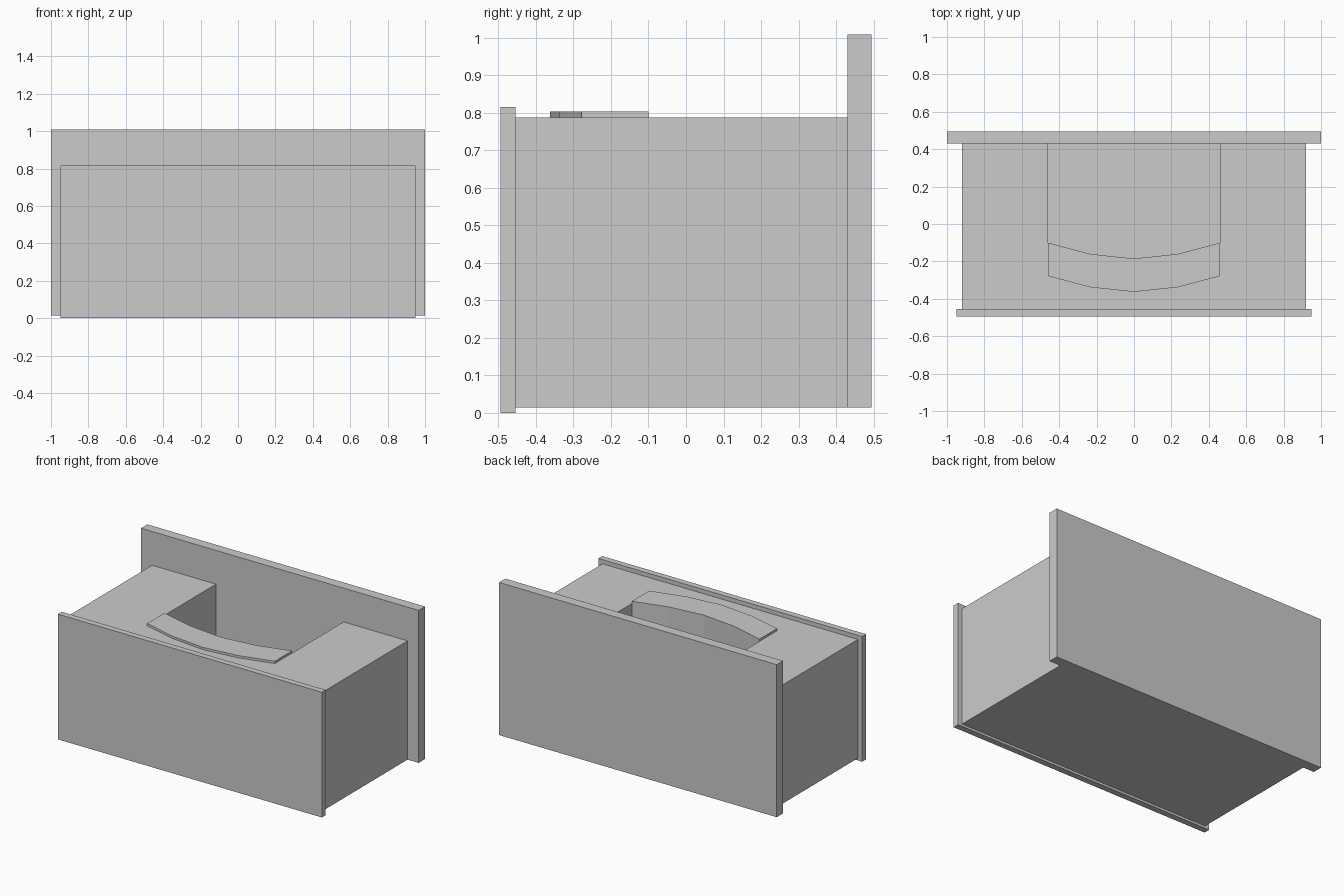
import bpy
import bmesh

if "Cube" in bpy.data.objects:
    bpy.data.objects.remove(bpy.data.objects["Cube"])


def prism(name, outline, z0, z1):
    """Extrude a flat xy outline from z0 up to z1."""
    bm = bmesh.new()
    base = bm.faces.new([bm.verts.new((x, y, z0)) for x, y in outline])
    top = bmesh.ops.extrude_face_region(bm, geom=[base], use_keep_orig=True)
    verts = [v for v in top["geom"] if isinstance(v, bmesh.types.BMVert)]
    bmesh.ops.translate(bm, verts=verts, vec=(0, 0, z1 - z0))
    bmesh.ops.recalc_face_normals(bm, faces=bm.faces)
    mesh = bpy.data.meshes.new(name)
    bm.to_mesh(mesh)
    bm.free()
    obj = bpy.data.objects.new(name, mesh)
    bpy.context.collection.objects.link(obj)
    return obj


def box(name, half_w, y0, y1, z0, z1):
    return prism(name, [(-half_w, y0), (half_w, y0), (half_w, y1), (-half_w, y1)], z0, z1)


# Shared bowed edge, left to right
bow = [(-0.46, -0.10), (-0.235, -0.16), (0, -0.185), (0.235, -0.16), (0.46, -0.10)]

# Main panels and body
box("front_panel", 0.95, -0.495, -0.455, 0.0, 0.815)
box("back_panel", 1.0, 0.43, 0.495, 0.015, 1.008)
body = box("body", 0.92, -0.455, 0.43, 0.015, 0.788)

# Deep recess with a bowed front wall, open towards the back panel
cutter = prism("recess_cutter", bow + [(0.46, 0.6), (-0.46, 0.6)], 0.03, 1.0)
cutter.hide_render = True
cutter.display_type = 'WIRE'
cut = body.modifiers.new("recess", 'BOOLEAN')
cut.operation = 'DIFFERENCE'
cut.solver = 'EXACT'
cut.object = cutter

# Thin curved ledge in front of the recess
front_edge = [(x, y - 0.178) for x, y in bow]
prism("curved_ledge", front_edge + bow[::-1], 0.788, 0.803)
